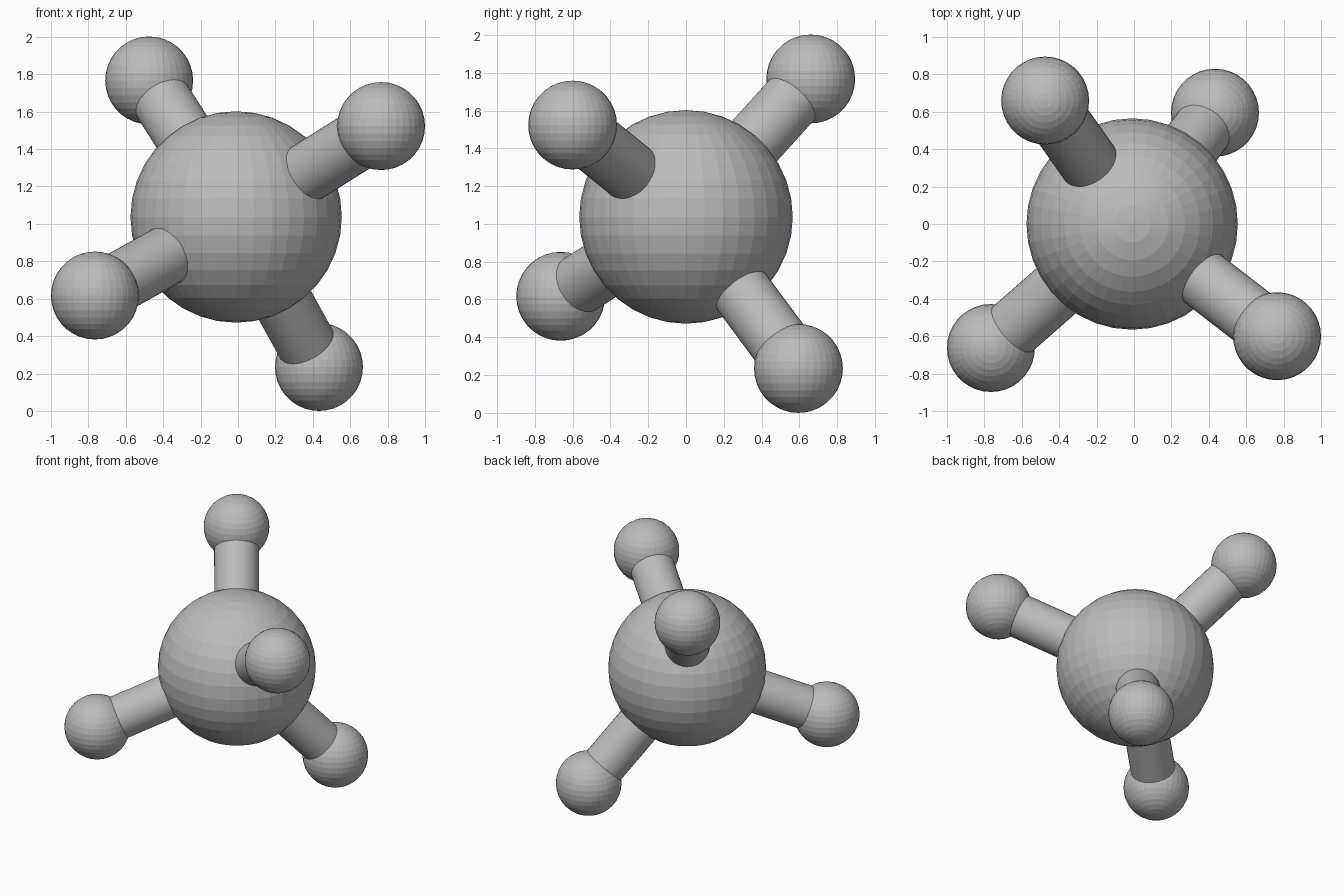
import bpy
from mathutils import Vector

cube = bpy.data.objects.get("Cube")
if cube:
    bpy.data.objects.remove(cube, do_unlink=True)

GREY = (0.5, 0.5, 0.5, 1)
grey = bpy.data.materials.new("grey")
grey.use_nodes = True
grey.diffuse_color = GREY
grey.node_tree.nodes["Principled BSDF"].inputs["Base Color"].default_value = GREY


def finish(name):
    obj = bpy.context.object
    obj.name = name
    obj.data.materials.append(grey)
    return obj


def ball(name, centre, radius):
    bpy.ops.mesh.primitive_uv_sphere_add(segments=36, ring_count=18,
                                         radius=radius, location=centre)
    return finish(name)


def rod(name, start, end, radius):
    axis = end - start
    bpy.ops.mesh.primitive_cylinder_add(vertices=36, radius=radius, depth=axis.length,
                                        location=(start + end) / 2)
    obj = finish(name)
    obj.rotation_euler = axis.to_track_quat('Z', 'Y').to_euler()
    bpy.ops.object.shade_smooth_by_angle()


# Large central ball
core = Vector((-0.01, 0, 1.037))
ball("central_ball", core, 0.565)

# Four outer balls, each joined to the centre by a rod
outer = {
    "upper_back_right": (-0.475, 0.66, 1.767),
    "upper_front_left": (0.765, -0.6, 1.523),
    "lower_front_right": (-0.765, -0.663, 0.617),
    "lower_back_left": (0.433, 0.595, 0.235),
}
for place, centre in outer.items():
    ball(place + "_ball", centre, 0.235)
    rod(place + "_rod", core, Vector(centre), 0.16)
